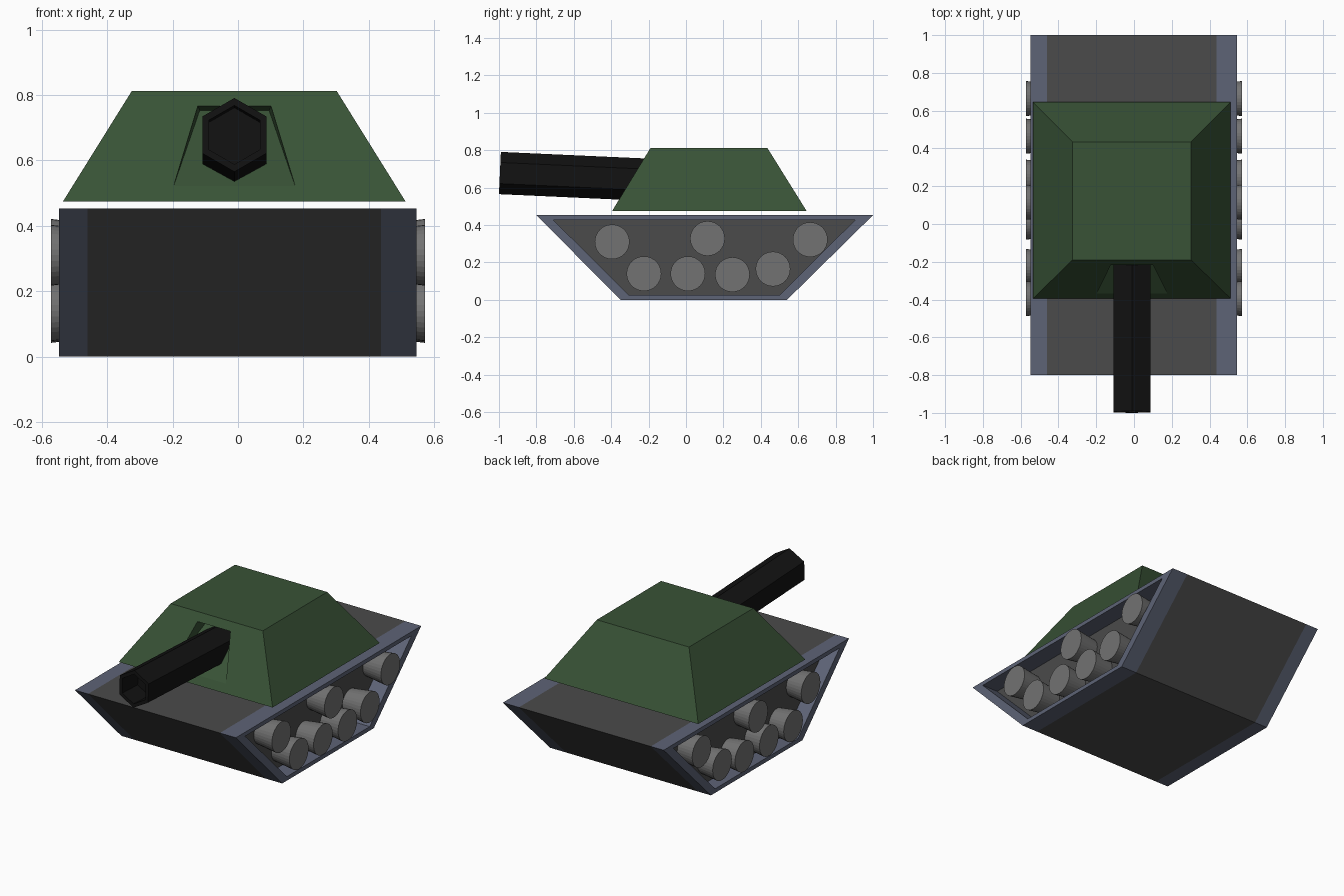
import bpy, bmesh, math
from mathutils import Matrix, Vector

if "Cube" in bpy.data.objects:
    bpy.data.objects.remove(bpy.data.objects["Cube"])


def material(name, rgb):
    m = bpy.data.materials.new(name)
    m.diffuse_color = (*rgb, 1)
    m.use_nodes = True
    m.node_tree.nodes["Principled BSDF"].inputs["Base Color"].default_value = m.diffuse_color
    return m


DARK = material("dark_grey", (0.07, 0.07, 0.07))
BLUE = material("blue_grey", (0.11, 0.125, 0.18))
GREEN = material("green", (0.04, 0.085, 0.037))
BLACK = material("black", (0.006, 0.006, 0.006))
GREY = material("wheel_grey", (0.17, 0.17, 0.17))


def finish(name, bm, mat):
    bmesh.ops.recalc_face_normals(bm, faces=bm.faces)
    me = bpy.data.meshes.new(name)
    bm.to_mesh(me)
    bm.free()
    me.materials.append(mat)
    ob = bpy.data.objects.new(name, me)
    bpy.context.collection.objects.link(ob)
    return ob


def bridge(bm, a, b):
    n = len(a)
    for i in range(n):
        j = (i + 1) % n
        bm.faces.new((a[i], a[j], b[j], b[i]))


def side_loop(bm, profile, x):
    return [bm.verts.new((x, y, z)) for y, z in profile]


OUTER = [(-0.8, 0.453), (1.0, 0.453), (0.54, 0), (-0.35, 0)]
INNER = [(-0.71, 0.428), (0.905, 0.428), (0.5, 0.025), (-0.305, 0.025)]

# Hull body: extruded side profile
bm = bmesh.new()
left, right = side_loop(bm, OUTER, -0.46), side_loop(bm, OUTER, 0.437)
bm.faces.new(left)
bm.faces.new(right)
bridge(bm, left, right)
finish("hull", bm, DARK)

# Open track frames on both sides
for side, x0, x1 in (("left", -0.548, -0.46), ("right", 0.437, 0.546)):
    bm = bmesh.new()
    o0, o1 = side_loop(bm, OUTER, x0), side_loop(bm, OUTER, x1)
    i0, i1 = side_loop(bm, INNER, x0), side_loop(bm, INNER, x1)
    for a, b in ((o0, o1), (o1, i1), (i1, i0), (i0, o0)):
        bridge(bm, a, b)
    finish(side + "_track_frame", bm, BLUE)

# Road wheels, slightly narrower towards the hull
WHEELS = [(-0.395, 0.31), (-0.225, 0.14), (0.01, 0.14), (0.248, 0.135),
          (0.465, 0.165), (0.115, 0.328), (0.664, 0.322)]
for side, s in (("left", -1), ("right", 1)):
    for k, (y, z) in enumerate(WHEELS):
        bm = bmesh.new()
        bmesh.ops.create_cone(
            bm, cap_ends=True, segments=32, radius1=0.075, radius2=0.093, depth=0.142,
            matrix=Matrix.Translation((s * 0.501, y, z)) @ Matrix.Rotation(s * math.pi / 2, 4, 'Y'))
        finish(f"{side}_wheel_{k + 1}", bm, GREY)

# Turret: tapered block with a wedge-shaped gun opening in the front
bm = bmesh.new()


def rect(x0, x1, y0, y1, z):
    return [bm.verts.new(p) for p in ((x0, y0, z), (x1, y0, z), (x1, y1, z), (x0, y1, z))]


base = rect(-0.535, 0.512, -0.395, 0.645, 0.475)
top = rect(-0.325, 0.302, -0.19, 0.435, 0.812)
bm.faces.new(base)
bm.faces.new(top)
for i in (1, 2, 3):
    j = (i + 1) % 4
    bm.faces.new((base[i], base[j], top[j], top[i]))


def on_front(x, z):
    return bm.verts.new((x, -0.395 + 0.205 * (z - 0.475) / 0.337, z))


opening = [on_front(-0.197, 0.521), on_front(0.175, 0.521),
           on_front(0.101, 0.766), on_front(-0.123, 0.766)]
bridge(bm, [base[0], base[1], top[1], top[0]], opening)
a, b, c, d = opening
e, f = bm.verts.new((0.095, -0.1, 0.753)), bm.verts.new((-0.117, -0.1, 0.753))
for face in ((a, b, e, f), (c, d, f, e), (a, f, d), (b, c, e)):
    bm.faces.new(face)
finish("turret", bm, GREEN)

# Gun barrel: hexagonal tube, hollow at the muzzle and tilted slightly up
bm = bmesh.new()


def hexagon(r, along):
    return [bm.verts.new((r * math.sin(k * math.pi / 3), along, r * math.cos(k * math.pi / 3)))
            for k in range(6)]


back, muzzle = hexagon(0.113, 0.87), hexagon(0.113, 0)
lip, bore = hexagon(0.09, 0), hexagon(0.09, 0.15)
for p, q in ((back, muzzle), (muzzle, lip), (lip, bore)):
    bridge(bm, p, q)
bm.faces.new(back)
bm.faces.new(bore)
bm.transform(Matrix.Translation(Vector((-0.011, -0.995, 0.678)))
             @ Matrix.Rotation(math.radians(-2.6), 4, 'X'))
finish("gun_barrel", bm, BLACK)
